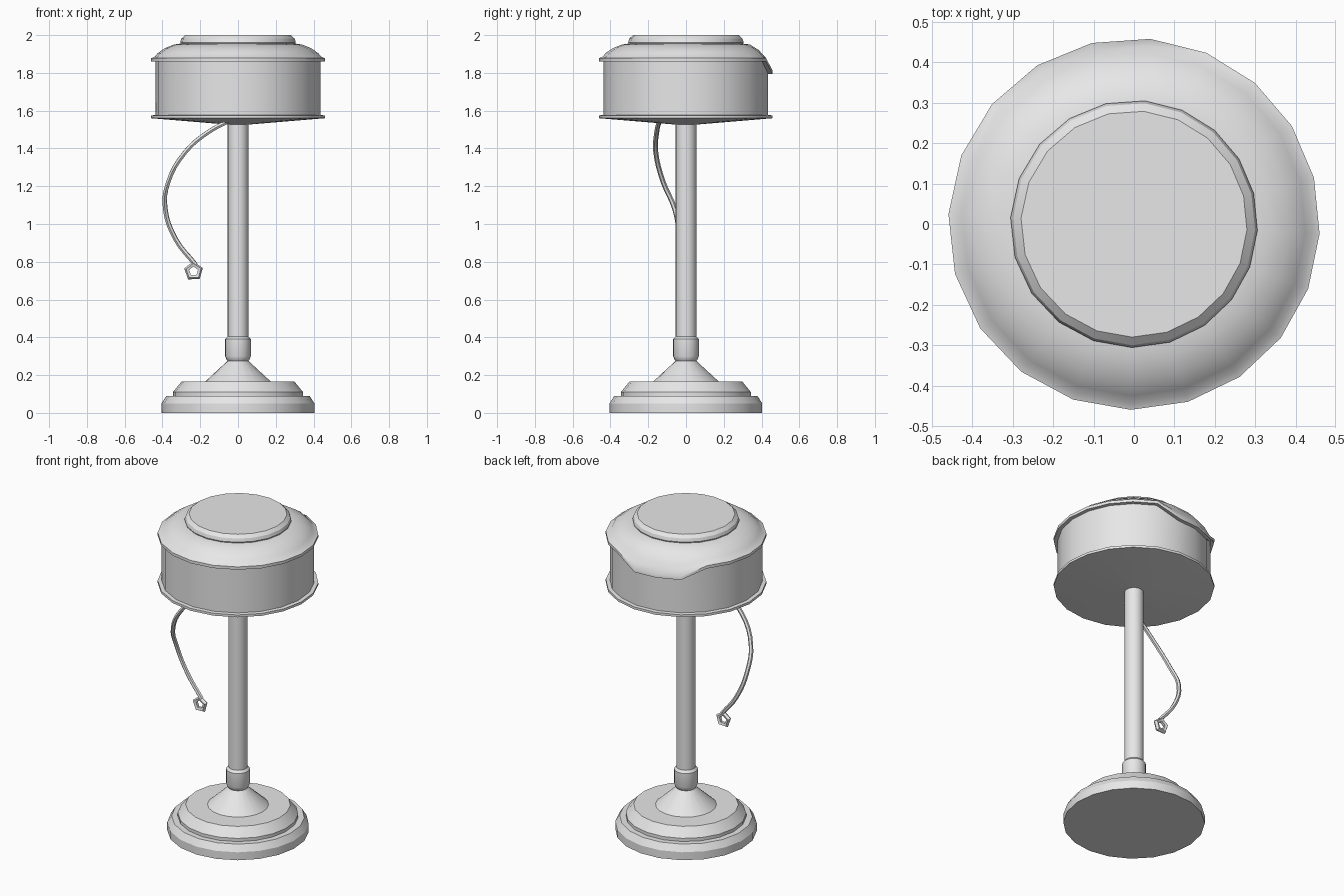
import bpy, bmesh
from math import sin, cos, radians, pi

if "Cube" in bpy.data.objects:
    bpy.data.objects.remove(bpy.data.objects["Cube"], do_unlink=True)

GREY = (0.8, 0.8, 0.8, 1)
metal = bpy.data.materials.new("plain grey")
metal.use_nodes = True
metal.diffuse_color = GREY
metal.node_tree.nodes["Principled BSDF"].inputs["Base Color"].default_value = GREY


def finish(obj):
    """Give the part its material and smooth shading with sharp edges."""
    obj.data.materials.append(metal)
    bpy.ops.object.select_all(action="DESELECT")
    obj.select_set(True)
    bpy.context.view_layer.objects.active = obj
    bpy.ops.object.shade_smooth_by_angle(angle=radians(30))
    return obj


def lathe(name, profile, sides=20):
    """Spin (radius, height, rear dip) points, listed bottom to top, about z."""
    bm = bmesh.new()
    rings = []
    for r, z, dip in profile:
        ring = []
        for k in range(sides):
            step = 2 * pi * k / sides
            a = radians(87 - 2 * cos(step)) + step
            drop = dip if k in (0, 1, 2) else 0
            ring.append(bm.verts.new((r * cos(a), r * sin(a), z - drop)))
        rings.append(ring)
    for low, high in zip(rings, rings[1:]):
        for k in range(sides):
            n = (k + 1) % sides
            bm.faces.new((low[k], low[n], high[n], high[k]))
    bm.faces.new(rings[0][::-1])
    bm.faces.new(rings[-1])
    mesh = bpy.data.meshes.new(name)
    bm.to_mesh(mesh)
    bm.free()
    obj = bpy.data.objects.new(name, mesh)
    bpy.context.collection.objects.link(obj)
    return finish(obj)


# Stepped foot with its sloping centre
lathe("base", [(0.405, 0, 0), (0.405, 0.05, 0), (0.38, 0.09, 0), (0.345, 0.09, 0),
               (0.345, 0.11, 0), (0.30, 0.165, 0), (0.175, 0.165, 0), (0.05, 0.28, 0)])

# Collar and stem
lathe("collar", [(0.05, 0.27, 0), (0.06, 0.28, 0), (0.068, 0.30, 0),
                 (0.068, 0.39, 0), (0.055, 0.405, 0)])
lathe("stem", [(0.055, 0.38, 0), (0.055, 1.545, 0)])

# Drum of the head, with a shallow conical underside and lower rim
lathe("drum", [(0.04, 1.525, 0), (0.46, 1.56, 0), (0.46, 1.575, 0),
               (0.437, 1.577, 0), (0.437, 1.865, 0.065)])

# Lid, whose rim droops at the rear
lathe("lid", [(0.43, 1.86, 0.065), (0.46, 1.86, 0.065), (0.46, 1.878, 0.065),
              (0.442, 1.885, 0.04), (0.425, 1.905, 0.025), (0.385, 1.932, 0.01),
              (0.34, 1.95, 0), (0.29, 1.957, 0)])
lathe("top_cap", [(0.30, 1.945, 0), (0.306, 1.962, 0), (0.30, 1.982, 0), (0.28, 2.0, 0)])

# Pull cord hanging from the underside
path = [(-0.04, -0.14, 1.55), (-0.16, -0.155, 1.485), (-0.28, -0.16, 1.38),
        (-0.37, -0.12, 1.22), (-0.385, -0.06, 1.08), (-0.33, -0.035, 0.92),
        (-0.225, -0.04, 0.785)]
curve = bpy.data.curves.new("pull_cord", "CURVE")
curve.dimensions = "3D"
curve.resolution_u = 4
curve.bevel_depth = 0.013
curve.bevel_resolution = 1
curve.use_fill_caps = True
spline = curve.splines.new("BEZIER")
spline.bezier_points.add(len(path) - 1)
for point, co in zip(spline.bezier_points, path):
    point.co = co
    point.handle_left_type = point.handle_right_type = "AUTO"
cord = bpy.data.objects.new("pull_cord", curve)
bpy.context.collection.objects.link(cord)
bpy.ops.object.select_all(action="DESELECT")
cord.select_set(True)
bpy.context.view_layer.objects.active = cord
bpy.ops.object.convert(target="MESH")
finish(bpy.context.object)

# Five-sided ring at the end of the cord
bpy.ops.mesh.primitive_torus_add(major_segments=5, minor_segments=5, major_radius=0.037,
                                 minor_radius=0.015, location=(-0.235, -0.04, 0.75),
                                 rotation=(pi / 2, radians(-20), 0))
ring = bpy.context.object
ring.name = "pull_ring"
finish(ring)
